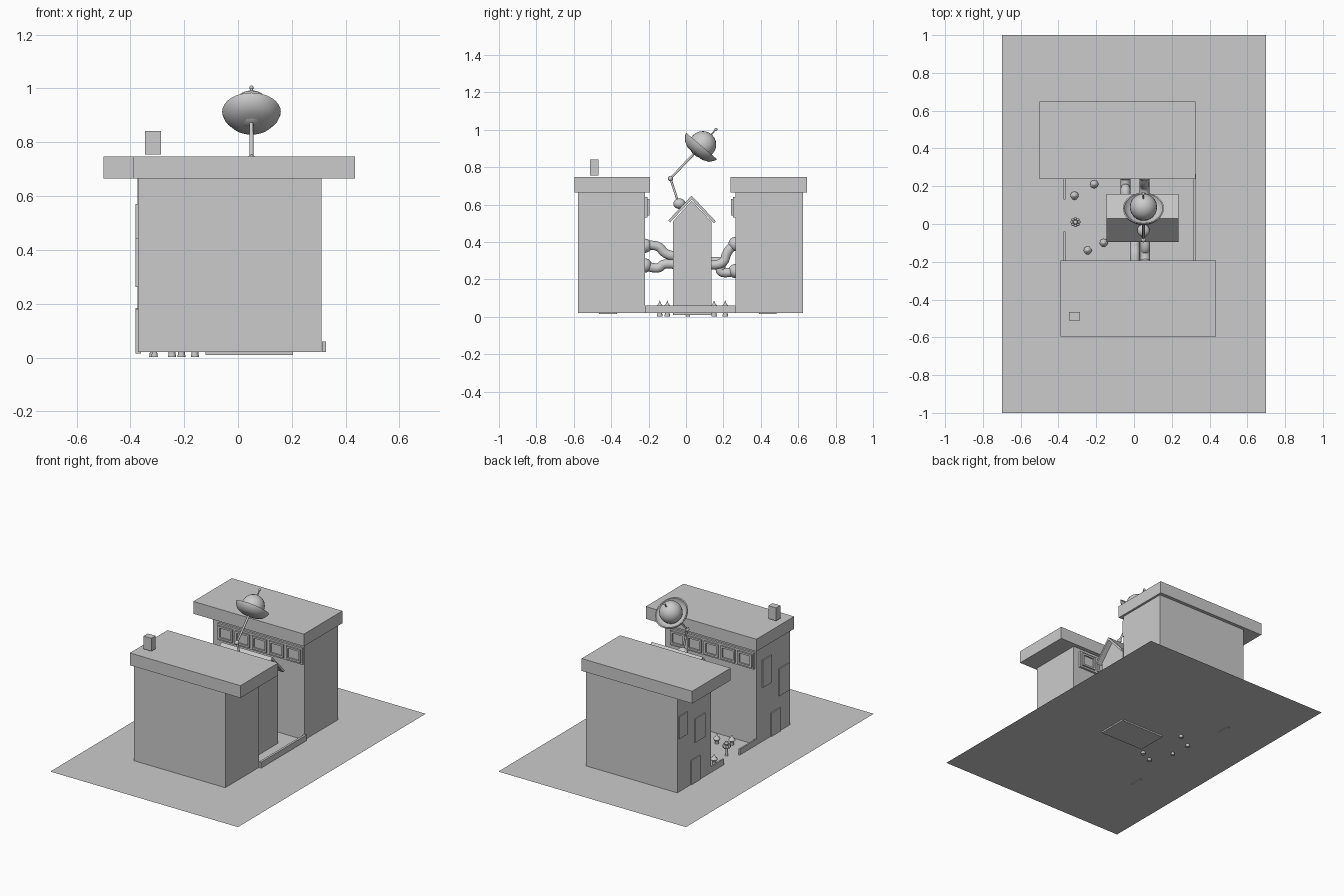
import bpy, bmesh, math
from mathutils import Vector

if "Cube" in bpy.data.objects:
    bpy.data.objects.remove(bpy.data.objects["Cube"])

G = 0.02  # ground level


def mesh_obj(name, bm):
    me = bpy.data.meshes.new(name)
    bm.to_mesh(me)
    bm.free()
    ob = bpy.data.objects.new(name, me)
    bpy.context.collection.objects.link(ob)
    return ob


def smooth(ob, angle=40):
    bpy.ops.object.select_all(action='DESELECT')
    ob.select_set(True)
    bpy.context.view_layer.objects.active = ob
    bpy.ops.object.shade_smooth_by_angle(angle=math.radians(angle))


def box_into(bm, x, y, z):
    vs = bmesh.ops.create_cube(bm, size=1)['verts']
    for v in vs:
        v.co = Vector((r[0] + (c + 0.5) * (r[1] - r[0]) for c, r in zip(v.co, (x, y, z))))


def box(name, x, y, z):
    bm = bmesh.new()
    box_into(bm, x, y, z)
    return mesh_obj(name, bm)


def sheet(name, x, y, z):
    bm = bmesh.new()
    bm.faces.new([bm.verts.new((a, b, z)) for a, b in
                  ((x[0], y[0]), (x[1], y[0]), (x[1], y[1]), (x[0], y[1]))])
    return mesh_obj(name, bm)


def prism(name, profile, x):
    """Extrude a (y, z) outline along x."""
    bm = bmesh.new()
    f = bm.faces.new([bm.verts.new((x[0], y, z)) for y, z in profile])
    ext = bmesh.ops.extrude_face_region(bm, geom=[f])['geom']
    for v in ext:
        if isinstance(v, bmesh.types.BMVert):
            v.co.x = x[1]
    bmesh.ops.recalc_face_normals(bm, faces=bm.faces)
    return mesh_obj(name, bm)


def lathe(name, profile, loc, axis=(0, 0, 1), n=16, scale=(1, 1, 1)):
    """Revolve an (r, h) profile about the given axis."""
    bm = bmesh.new()
    vs = [bm.verts.new((r, 0, h)) for r, h in profile]
    es = [bm.edges.new(p) for p in zip(vs, vs[1:])]
    bmesh.ops.spin(bm, geom=vs + es, axis=(0, 0, 1), cent=(0, 0, 0),
                   angle=2 * math.pi, steps=n)
    bmesh.ops.remove_doubles(bm, verts=bm.verts, dist=1e-5)
    bmesh.ops.recalc_face_normals(bm, faces=bm.faces)
    ob = mesh_obj(name, bm)
    ob.rotation_euler = Vector(axis).to_track_quat('Z', 'Y').to_euler()
    ob.location, ob.scale = loc, scale
    smooth(ob)
    return ob


def ball(name, loc, r, scale=(1, 1, 1), axis=(0, 0, 1)):
    prof = [(r * math.sin(math.pi * i / 12), -r * math.cos(math.pi * i / 12)) for i in range(13)]
    return lathe(name, prof, loc, axis, 24, scale)


def tube(name, pts, r, kind='NURBS'):
    cu = bpy.data.curves.new(name, 'CURVE')
    cu.dimensions = '3D'
    cu.bevel_depth, cu.bevel_resolution, cu.use_fill_caps = r, 3, True
    sp = cu.splines.new(kind)
    sp.points.add(len(pts) - 1)
    for p, c in zip(sp.points, pts):
        p.co = (*c, 1)
    if kind == 'NURBS':
        sp.order_u, sp.use_endpoint_u, sp.resolution_u = 3, True, 8
    ob = bpy.data.objects.new(name, cu)
    bpy.context.collection.objects.link(ob)
    return ob


def window_strip(name, x, y_wall, d):
    """Row of five framed windows on a wall, projecting along d * y."""
    bm = bmesh.new()
    z0, z1, out = 0.53, 0.642, y_wall + d * 0.022
    ys = lambda a, b: sorted((y_wall + d * a, y_wall + d * b))
    box_into(bm, x, ys(0, 0.014), (z0, z1))
    w = (x[1] - x[0]) / 5
    for i in range(5):
        a, b, t = x[0] + i * w + 0.01, x[0] + (i + 1) * w - 0.01, 0.012
        c, e = z0 + 0.012, z1 - 0.012
        for xr, zr in (((a, b), (c, c + t)), ((a, b), (e - t, e)),
                       ((a, a + t), (c + t, e - t)), ((b - t, b), (c + t, e - t))):
            box_into(bm, xr, ys(0.014, 0.024), zr)
    mesh_obj(name, bm)


# Ground and pavement
sheet("ground", (-0.7, 0.7), (-1, 1), G)
sheet("pavement", (-0.54, -0.375), (-0.78, 0.84), G + 0.002)

# Two tall buildings with slab roofs
box("front_building", (-0.372, 0.31), (-0.578, -0.22), (G, 0.665))
box("front_roof", (-0.39, 0.435), (-0.595, -0.193), (0.665, 0.748))
box("back_building", (-0.373, 0.31), (0.265, 0.625), (G, 0.665))
box("back_roof", (-0.5, 0.325), (0.238, 0.648), (0.665, 0.748))
box("chimney", (-0.345, -0.287), (-0.512, -0.467), (0.755, 0.842))
window_strip("front_window_strip", (-0.36, 0.265), -0.22, 1)
window_strip("back_window_strip", (-0.33, 0.305), 0.265, -1)

# Doors and windows on the street side
for i, (y, z) in enumerate([((-0.465, -0.37), (0.016, 0.18)), ((0.39, 0.485), (0.016, 0.185))]):
    box(f"door_{i}", (-0.38, -0.36), y, z)
for i, (y, z) in enumerate([((-0.375, -0.28), (0.385, 0.57)), ((-0.565, -0.455), (0.262, 0.445)),
                            ((0.525, 0.612), (0.38, 0.53)), ((0.335, 0.44), (0.29, 0.45))]):
    box(f"side_window_{i}", (-0.38, -0.36), y, z)

# Low courtyard walls, with a gap for the gate
box("right_low_wall", (0.312, 0.327), (-0.22, 0.265), (G, 0.06))
box("left_low_wall_front", (-0.373, -0.363), (-0.22, -0.04), (G, 0.06))
box("left_low_wall_back", (-0.373, -0.363), (0.13, 0.265), (G, 0.06))

# Gabled house in the courtyard
prism("house", [(-0.07, 0.01), (0.135, 0.01), (0.135, 0.51), (0.03, 0.62), (-0.07, 0.51)],
      (-0.12, 0.205))
prism("house_roof", [(-0.085, 0.505), (0.03, 0.628), (0.15, 0.5), (0.16, 0.51),
                     (0.03, 0.648), (-0.095, 0.515)], (-0.145, 0.235))

# Pipes joining the house to the buildings
pipes = [((0.005, -0.22, 0.38), (0.005, -0.15, 0.39), (0.005, -0.11, 0.33), (0.005, -0.06, 0.325)),
         ((0.06, -0.22, 0.275), (0.06, -0.15, 0.25), (0.06, -0.12, 0.29), (0.06, -0.06, 0.28)),
         ((0.055, 0.12, 0.28), (0.055, 0.2, 0.27), (0.055, 0.22, 0.36), (0.055, 0.265, 0.39)),
         ((-0.045, 0.12, 0.29), (-0.045, 0.2, 0.31), (-0.045, 0.17, 0.22), (-0.045, 0.265, 0.245))]
for i, p in enumerate(pipes):
    tube(f"pipe_{i}", p, 0.026)
    end = p[0] if i < 2 else p[-1]
    ball(f"pipe_collar_{i}", end, 0.038)

# Dish antenna on a jointed arm
X = 0.05
tube("dish_arm", [(X, -0.037, 0.6), (X, -0.083, 0.74), (X, 0.05, 0.88)], 0.007, 'POLY')
ball("arm_base", (X, -0.035, 0.605), 0.033, (1, 1, 0.85))
ball("arm_joint", (X, -0.083, 0.74), 0.014)
N = Vector((0, 0.65, 0.76)).normalized()
C = Vector((X, 0.082, 0.912))
lathe("dish", [(0, -0.056), (0.05, -0.052), (0.085, -0.037), (0.104, -0.012), (0.109, 0.002),
               (0.102, 0.002), (0.096, -0.01), (0.078, -0.03), (0.045, -0.044), (0, -0.048)],
      C, N, 32)
ball("dish_core", C + N * 0.012, 0.072)
tube("dish_spike", [C + N * 0.07, C + N * 0.12], 0.004, 'POLY')
ball("spike_tip", C + N * 0.12, 0.008)

# Garden figures with pointed hats
for i, (x, y) in enumerate([(-0.315, 0.15), (-0.21, 0.21), (-0.16, -0.1), (-0.245, -0.14)]):
    lathe(f"garden_figure_{i}", [(0, 0.003), (0.015, 0.003), (0.011, 0.03), (0.014, 0.04), (0.022, 0.05),
                                 (0.018, 0.06), (0.008, 0.068), (0, 0.088)], (x, y, 0), n=12)

# Courtyard plant with a ring of leaves
lathe("plant_stem", [(0, 0.003), (0.012, 0.003), (0.008, 0.03), (0.008, 0.09), (0.014, 0.1),
                     (0.01, 0.115), (0, 0.12)], (-0.31, 0.01, 0), n=12)
for i in range(8):
    a = i * math.pi / 4
    ball(f"plant_leaf_{i}", (-0.31 + 0.019 * math.cos(a), 0.01 + 0.019 * math.sin(a), 0.085),
         0.01, (0.8, 0.8, 1.3))
